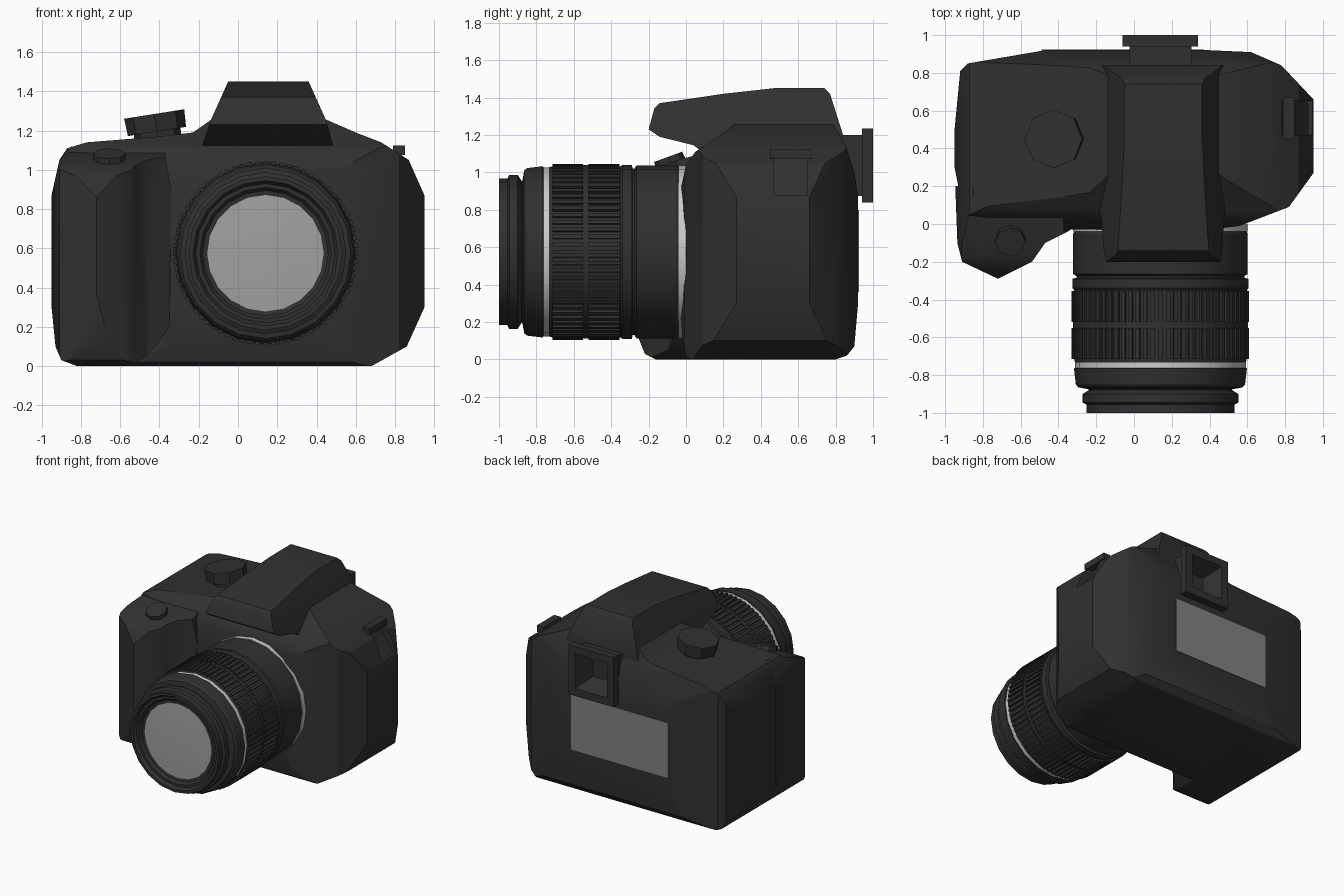
import bpy, bmesh, math
from mathutils import Matrix, Vector

if "Cube" in bpy.data.objects:
    bpy.data.objects.remove(bpy.data.objects["Cube"])

LX, LZ = 0.14, 0.575  # lens axis


def material(name, v):
    m = bpy.data.materials.new(name)
    m.diffuse_color = (v, v, v, 1)
    m.use_nodes = True
    m.node_tree.nodes["Principled BSDF"].inputs["Base Color"].default_value = m.diffuse_color
    return m


DARK = material("dark_plastic", 0.03)
SILVER = material("silver", 0.55)
GLASS = material("glass", 0.36)
SCREEN = material("screen_grey", 0.22)


def finish(name, bm, mat=DARK, angle=30):
    bmesh.ops.recalc_face_normals(bm, faces=bm.faces)
    me = bpy.data.meshes.new(name)
    bm.to_mesh(me)
    bm.free()
    ob = bpy.data.objects.new(name, me)
    bpy.context.collection.objects.link(ob)
    me.materials.append(mat)
    smooth(ob, angle)
    return ob


def smooth(ob, angle=30):
    bpy.ops.object.select_all(action='DESELECT')
    ob.select_set(True)
    bpy.context.view_layer.objects.active = ob
    bpy.ops.object.shade_smooth_by_angle(angle=math.radians(angle))


def loft(name, rings, mat=DARK, angle=30):
    bm = bmesh.new()
    vs = [[bm.verts.new(p) for p in r] for r in rings]
    n = len(rings[0])
    for a, b in zip(vs, vs[1:]):
        for i in range(n):
            j = (i + 1) % n
            bm.faces.new((a[i], a[j], b[j], b[i]))
    bm.faces.new(vs[0])
    bm.faces.new(vs[-1])
    return finish(name, bm, mat, angle)


def prism(name, pts, axis, lo, hi):
    place = {'x': lambda a, b, t: (t, a, b),
             'y': lambda a, b, t: (a, t, b),
             'z': lambda a, b, t: (a, b, t)}[axis]
    return loft(name, [[place(a, b, t) for a, b in pts] for t in (lo, hi)])


def box(name, lo, hi, mat=DARK):
    bm = bmesh.new()
    lo, hi = Vector(lo), Vector(hi)
    bmesh.ops.create_cube(bm, size=1, matrix=Matrix.Translation((lo + hi) / 2)
                          @ Matrix.Diagonal((*(hi - lo), 1)))
    return finish(name, bm, mat)


def boolean(ob, other, op):
    mod = ob.modifiers.new(op, 'BOOLEAN')
    mod.operation, mod.object, mod.solver = op, other, 'EXACT'
    bpy.context.view_layer.objects.active = ob
    bpy.ops.object.modifier_apply(modifier=mod.name)
    bpy.data.objects.remove(other)
    smooth(ob)


def lathe(name, pts, n=20, mat=DARK):
    return loft(name, [[(LX + r * math.cos(2 * math.pi * i / n), y,
                         LZ + r * math.sin(2 * math.pi * i / n)) for i in range(n)]
                       for r, y in pts], mat)


# Body: front, top and side outlines intersected
body = prism("body", [(-.82, 0), (-.9, .03), (-.93, .1), (-.95, .3), (-.95, .87), (-.91, 1.05),
                      (-.87, 1.11), (-.77, 1.14), (-.4, 1.17), (-.23, 1.19), (-.13, 1.26),
                      (.44, 1.26), (.6, 1.19), (.73, 1.14), (.87, 1.05), (.95, .87),
                      (.95, .3), (.86, .1), (.68, 0)], 'y', -.5, 1.5)
boolean(body, prism("top_outline", [(-.95, .3), (-.95, .5), (-.92, .81), (-.88, .85), (-.47, .92),
                                    (.4, .92), (.62, .91), (.78, .84), (.95, .66), (.95, .27),
                                    (.82, .09), (.56, -.01), (.4, -.03), (-.33, -.03),
                                    (-.5, 0), (-.9, .05)], 'z', -1, 2), 'INTERSECT')
boolean(body, prism("side_outline", [(.03, 0), (0, .02), (-.02, .1), (-.03, .3), (-.03, .9),
                                     (0, 1.04), (.05, 1.11), (.14, 1.17), (.28, 1.27), (.78, 1.27),
                                     (.85, 1.15), (.9, 1.0), (.92, .87), (.92, .3),
                                     (.9, .07), (.86, .02), (.8, 0)], 'x', -2, 2), 'INTERSECT')
# Side strap recess and viewfinder opening
boolean(body, prism("strap_cut", [(.92, .88), (1.1, .88), (1.1, 1.2), (.76, 1.2), (.8, 1.04)],
                    'y', .47, .65), 'DIFFERENCE')
boolean(body, box("finder_cut", (.0, .84, .9), (.28, 1.1, 1.17)), 'DIFFERENCE')
box("strap_bar", (.79, .45, 1.075), (.85, .67, 1.125))

# Hand grip
grip = prism("hand_grip", [(-.95, .3), (-.935, -.1), (-.91, -.2), (-.72, -.29), (-.54, -.2),
                           (-.47, -.1), (-.36, -.045), (-.3, -.01), (-.3, .3)], 'z', -1, 2)
boolean(grip, prism("grip_side", [(.2, 0), (-.16, 0), (-.22, .03), (-.26, .13), (-.295, .4),
                                  (-.295, .85), (-.24, .97), (-.18, 1.02), (-.05, 1.065),
                                  (.2, 1.13)], 'x', -2, 2), 'INTERSECT')
boolean(grip, prism("grip_front", [(-.82, 0), (-.9, .03), (-.93, .1), (-.95, .3), (-.95, .87),
                                   (-.91, 1.05), (-.85, 1.12), (-.38, 1.12), (-.34, .9),
                                   (-.35, .2), (-.45, .06), (-.55, 0)], 'y', -1, 1), 'INTERSECT')

# Prism hump with overhanging flash
hump = prism("flash_hump", [(-.19, 1.1), (-.14, 1.25), (-.05, 1.45), (.36, 1.45),
                            (.45, 1.25), (.49, 1.1)], 'y', -1, 1)
boolean(hump, prism("hump_side", [(-.2, 1.23), (-.17, 1.34), (-.14, 1.37), (.2, 1.42), (.47, 1.45),
                                  (.74, 1.45), (.77, 1.42), (.84, 1.2), (.84, 1.12), (.1, 1.1),
                                  (.04, 1.145), (-.14, 1.19)], 'x', -2, 2), 'INTERSECT')

# Lens
lathe("mount_ring", [(.462, .0), (.462, -.04)], mat=SILVER)
lathe("lens_barrel", [(.452, -.035), (.462, -.05), (.462, -.265), (.445, -.275), (.445, -.285),
                      (.465, -.29), (.465, -.34), (.457, -.35), (.457, -.715), (.45, -.74)])
lathe("silver_ring", [(.452, -.73), (.452, -.765)], mat=SILVER)
lathe("front_barrel", [(.445, -.73), (.445, -.76), (.458, -.765), (.448, -.85), (.435, -.865),
                       (.38, -.875)])
lathe("lens_hood", [(.38, -.86), (.38, -.88), (.412, -.9), (.412, -.945), (.392, -.955),
                    (.392, -1), (.37, -1), (.355, -.975), (.335, -.975), (.32, -.955), (.29, -.95)])
lathe("front_glass", [(.297, -.93), (.297, -.955), (.15, -.962)], mat=GLASS)

# Zoom ring ribs: two bands
bm = bmesh.new()
N = 72
for y0, y1 in ((-.715, -.55), (-.52, -.355)):
    for k in range(N):
        m = (Matrix.Translation((LX, (y0 + y1) / 2, LZ)) @ Matrix.Rotation(2 * math.pi * k / N, 4, 'Y')
             @ Matrix.Translation((.459, 0, 0)) @ Matrix.Diagonal((.022, y1 - y0, .022, 1)))
        bmesh.ops.create_cube(bm, size=1, matrix=m)
finish("zoom_ribs", bm)
lathe("zoom_band_middle", [(.464, -.52), (.464, -.55)])


# Octagonal controls
def knob(name, loc, r1, r2, h, tilt, axis):
    bm = bmesh.new()
    bmesh.ops.create_cone(bm, cap_ends=True, segments=8, radius1=r1, radius2=r2, depth=h,
                          matrix=Matrix.Translation(loc) @ Matrix.Rotation(math.radians(tilt), 4, axis))
    finish(name, bm)


knob("mode_dial", (-.42, .45, 1.24), .15, .155, .09, -9, 'Y')
knob("mode_dial_base", (-.41, .45, 1.18), .12, .12, .08, -9, 'Y')
knob("shutter_button", (-.655, -.085, 1.055), .085, .08, .06, 20, 'X')


# Viewfinder eyecup with tapered opening
def rect(grow, y):
    x0, x1, z0, z1 = -.06 + grow, .34 - grow, .84 + grow, 1.235 - grow
    return [(x0, y, z0), (x1, y, z0), (x1, y, z1), (x0, y, z1)]


loft("eyecup", [rect(*p) for p in ((.035, .84), (.035, .94), (0, .94), (0, 1), (.06, 1), (.12, .86))])

# Rear screen
box("rear_screen", (-.49, .88, .36), (.37, .925, .8), SCREEN)
